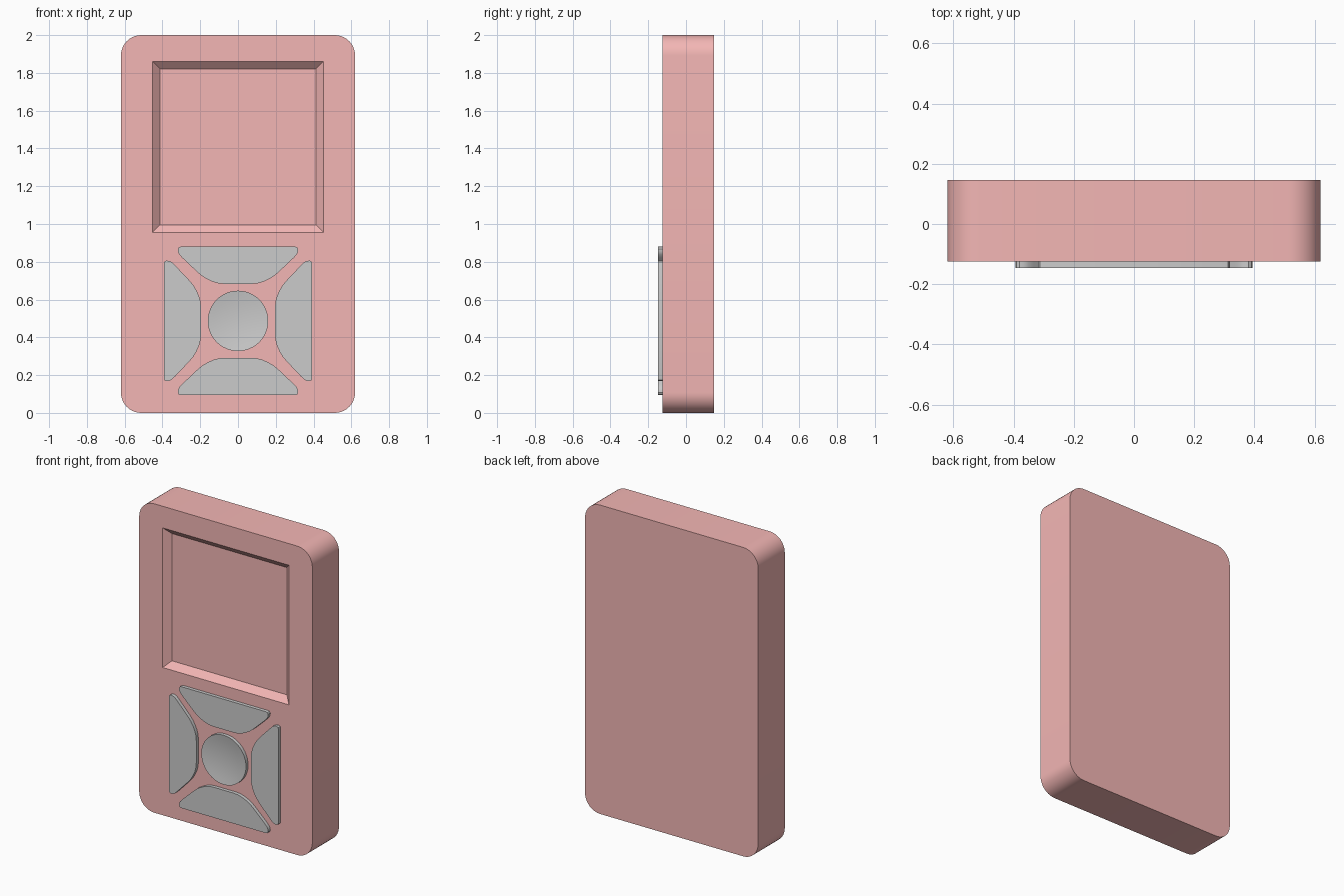
import bpy, bmesh
from math import sin, cos, pi, radians

if "Cube" in bpy.data.objects:
    bpy.data.objects.remove(bpy.data.objects["Cube"])

FRONT, BACK, TIP = -0.125, 0.147, -0.147   # y of case front, case back, button faces
PAD_Z = 0.487                              # centre height of the button pad


def finish(name, bm, color=None):
    bmesh.ops.recalc_face_normals(bm, faces=bm.faces)
    mesh = bpy.data.meshes.new(name)
    bm.to_mesh(mesh)
    bm.free()
    ob = bpy.data.objects.new(name, mesh)
    bpy.context.collection.objects.link(ob)
    if color:
        mat = bpy.data.materials.new(name + "_color")
        mat.diffuse_color = color
        mat.use_nodes = True
        mat.node_tree.nodes["Principled BSDF"].inputs["Base Color"].default_value = mat.diffuse_color
        mesh.materials.append(mat)
    bpy.ops.object.select_all(action='DESELECT')
    ob.select_set(True)
    bpy.context.view_layer.objects.active = ob
    bpy.ops.object.shade_smooth_by_angle(angle=radians(30))
    return ob


def ring(bm, points, y):
    return [bm.verts.new((x, y, z)) for x, z in points]


def bridge(bm, a, b):
    n = len(a)
    for i in range(n):
        j = (i + 1) % n
        bm.faces.new((a[i], a[j], b[j], b[i]))


# Case: rounded slab with a bevelled screen recess in the front
def make_case():
    hw, height, r, seg = 0.62, 2.0, 0.108, 10
    corners = [(1, 1), (-1, 1), (-1, -1), (1, -1)]
    outline = []
    for k, (sx, sz) in enumerate(corners):
        for i in range(seg + 1):
            a = pi / 2 * (k + i / seg)
            outline.append((sx * (hw - r) + r * cos(a),
                            height / 2 + sz * (height / 2 - r) + r * sin(a)))
    rect = lambda w, h: [(sx * w, 1.408 + sz * h) for sx, sz in corners]

    bm = bmesh.new()
    back, front = ring(bm, outline, BACK), ring(bm, outline, FRONT)
    rim = ring(bm, rect(0.452, 0.452), FRONT)
    floor = ring(bm, rect(0.412, 0.412), FRONT + 0.037)
    bm.faces.new(back)
    bridge(bm, back, front)
    bridge(bm, rim, floor)
    bm.faces.new(floor)
    # front frame: one face per side, a fan at each corner
    n = seg + 1
    for k in range(4):
        for i in range(seg):
            bm.faces.new((rim[k], front[k * n + i], front[k * n + i + 1]))
        nxt = (k + 1) % 4
        bm.faces.new((rim[k], front[k * n + seg], front[nxt * n], rim[nxt]))
    finish("case", bm, (0.9, 0.47, 0.46, 1))


# Direction button: half profile (sideways, outward) mirrored, then turned
def make_direction_button(name, turn):
    half = [(0.302, 0.393), (0.313, 0.390), (0.319, 0.380), (0.318, 0.366),
            (0.311, 0.351), (0.295, 0.334), (0.215, 0.258), (0.190, 0.237),
            (0.160, 0.219), (0.130, 0.206), (0.100, 0.198), (0.070, 0.196)]
    profile = half + [(-v, u) for v, u in reversed(half)]
    c, s = round(cos(turn)), round(sin(turn))
    pts = [(v * c - u * s, PAD_Z + v * s + u * c) for v, u in profile]
    bm = bmesh.new()
    a, b = ring(bm, pts, FRONT + 0.005), ring(bm, pts, TIP)
    bridge(bm, a, b)
    bm.faces.new(a)
    bm.faces.new(b)
    finish(name, bm)


# Centre button: short disc with a slightly dished face
def make_centre_button():
    n, radius, dish = 48, 0.16, 0.014
    circle = lambda r: [(r * cos(2 * pi * i / n), PAD_Z + r * sin(2 * pi * i / n))
                        for i in range(n)]
    bm = bmesh.new()
    base = ring(bm, circle(radius), FRONT + 0.005)
    bm.faces.new(base)
    prev = base
    for t in (1, 0.8, 0.6, 0.4, 0.2):
        cur = ring(bm, circle(radius * t), TIP + dish * (1 - t * t))
        bridge(bm, prev, cur)
        prev = cur
    mid = bm.verts.new((0, TIP + dish, PAD_Z))
    for i in range(n):
        bm.faces.new((prev[i], prev[(i + 1) % n], mid))
    finish("centre_button", bm)


make_case()
for k, side in enumerate(("up", "left", "down", "right")):
    make_direction_button(side + "_button", k * pi / 2)
make_centre_button()
